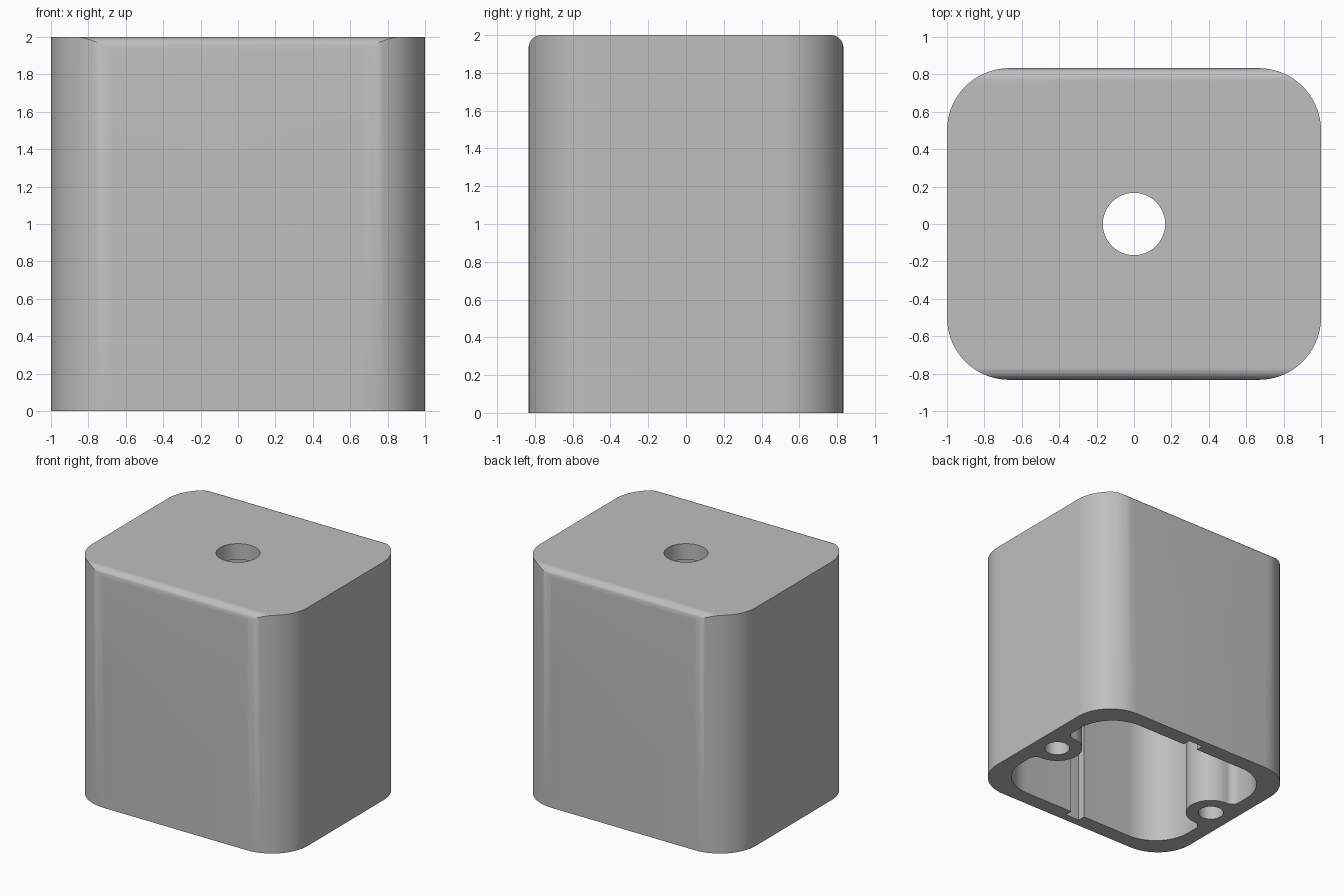
import bpy
import bmesh
from math import cos, sin, pi, radians
from mathutils import Matrix

cube = bpy.data.objects.get("Cube")
if cube:
    bpy.data.objects.remove(cube, do_unlink=True)

U = 1 / 15                       # one design unit
HALF_X, HALF_Y, HEIGHT = 15 * U, 12.5 * U, 30 * U
WALL, CORNER = 2 * U, 5 * U

grey = bpy.data.materials.new("matte_grey")
grey.use_nodes = True
grey.diffuse_color = (0.52, 0.52, 0.52, 1)
grey.node_tree.nodes["Principled BSDF"].inputs["Base Color"].default_value = grey.diffuse_color


def arc(cx, cy, r, start, end, steps=14):
    """Points along an arc, angles in degrees."""
    angles = [radians(start + (end - start) * i / steps) for i in range(steps + 1)]
    return [(cx + r * cos(a), cy + r * sin(a)) for a in angles]


def prism(name, points, low, high, turn=None):
    """Extrude an outline from low to high, optionally turned to another axis."""
    bm = bmesh.new()
    face = bm.faces.new([bm.verts.new((x, y, low)) for x, y in points])
    top = bmesh.ops.extrude_face_region(bm, geom=[face])["geom"]
    verts = [v for v in top if isinstance(v, bmesh.types.BMVert)]
    bmesh.ops.translate(bm, verts=verts, vec=(0, 0, high - low))
    bmesh.ops.recalc_face_normals(bm, faces=bm.faces)
    if turn:
        bmesh.ops.transform(bm, matrix=turn, verts=bm.verts)
    mesh = bpy.data.meshes.new(name)
    bm.to_mesh(mesh)
    bm.free()
    mesh.materials.append(grey)
    obj = bpy.data.objects.new(name, mesh)
    bpy.context.collection.objects.link(obj)
    return obj


def combine(target, tool, operation="DIFFERENCE"):
    """Apply a boolean and remove the tool."""
    tool.hide_render = True
    mod = target.modifiers.new(operation.lower(), "BOOLEAN")
    mod.operation, mod.object, mod.solver = operation, tool, "EXACT"
    bpy.context.view_layer.objects.active = target
    bpy.ops.object.modifier_apply(modifier=mod.name)
    bpy.data.objects.remove(tool, do_unlink=True)


def circle(x, r):
    return arc(x, 0, r, 0, 360, 48)[:-1]


def rounded_corners(hx, hy, r):
    """Arcs of the four rounded corners, counterclockwise from +x +y."""
    signs = [(1, 1), (-1, 1), (-1, -1), (1, -1)]
    return [arc(sx * (hx - r), sy * (hy - r), r, 90 * i, 90 * i + 90)
            for i, (sx, sy) in enumerate(signs)]


# Outer shell: rounded outline, with the front and back top edges rounded over
outline = sum(rounded_corners(HALF_X, HALF_Y, CORNER), [])
housing = prism("housing", outline, 0, HEIGHT)
edge = U
side = ([(-HALF_Y, -U), (HALF_Y, -U)]
        + arc(HALF_Y - edge, HEIGHT - edge, edge, 0, 90, 8)
        + arc(-HALF_Y + edge, HEIGHT - edge, edge, 90, 180, 8))
along_x = Matrix(((0, 0, 1, 0), (1, 0, 0, 0), (0, 1, 0, 0), (0, 0, 0, 1)))
combine(housing, prism("edge_rounding", side, -2 * HALF_X, 2 * HALF_X, along_x), "INTERSECT")

# Cavity outline: screw bosses blend into both side walls
in_x, in_y = HALF_X - WALL, HALF_Y - WALL
boss_x, boss_r = 12 * U, 3 * U
blend = in_x - boss_x
gap = boss_r + blend
right_boss = (arc(boss_x, -gap, blend, 0, 90, 8)
              + arc(boss_x, 0, boss_r, 270, 90, 28)[1:-1]
              + arc(boss_x, gap, blend, 270, 360, 8))
left_boss = [(-x, -y) for x, y in right_boss]
corners = rounded_corners(in_x, in_y, CORNER)
cavity = corners[0] + corners[1] + left_boss + corners[2] + corners[3] + right_boss
combine(housing, prism("cavity", cavity, -U, HEIGHT - WALL))

# Upright grooves in the front and back inner walls
for s in (-1, 1):
    groove = [(-U, s * (in_y - U)), (U, s * (in_y - U)),
              (U, s * (in_y + U)), (-U, s * (in_y + U))]
    combine(housing, prism("groove", groove, -U, HEIGHT - WALL))

# Screw holes in the bosses
for s in (-1, 1):
    combine(housing, prism("screw_hole", circle(s * boss_x, 1.5 * U), -U, 12 * U))

# Round opening through the top
combine(housing, prism("top_opening", circle(0, 2.5 * U), HEIGHT - 2 * WALL, HEIGHT + U))

# Smooth curved walls, keep edges crisp
bpy.ops.object.select_all(action="DESELECT")
housing.select_set(True)
bpy.context.view_layer.objects.active = housing
bpy.ops.object.shade_smooth_by_angle(angle=radians(30))
